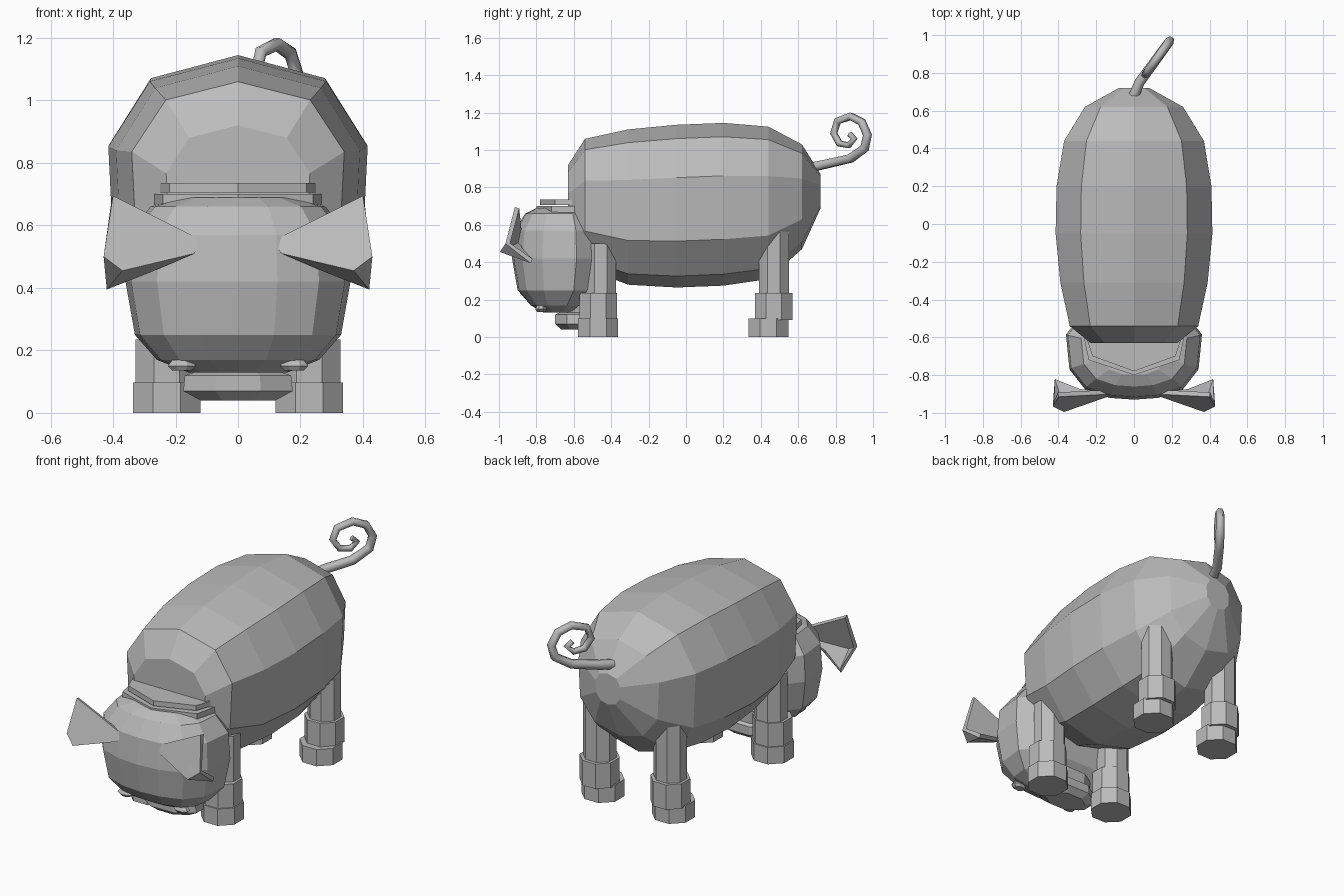
import bpy
from math import pi, cos, sin

cube = bpy.data.objects.get("Cube")
if cube:
    bpy.data.objects.remove(cube)

grey = bpy.data.materials.new("plain grey")
grey.use_nodes = True
grey.diffuse_color = (0.5, 0.5, 0.5, 1)
grey.node_tree.nodes["Principled BSDF"].inputs["Base Color"].default_value = (0.5, 0.5, 0.5, 1)


def add(name, verts, faces):
    mesh = bpy.data.meshes.new(name)
    mesh.from_pydata(verts, [], faces)
    mesh.materials.append(grey)
    obj = bpy.data.objects.new(name, mesh)
    bpy.context.collection.objects.link(obj)
    return obj


def loft(name, rings):
    """Skin closed rings of equal length and cap both ends."""
    n = len(rings[0])
    verts = [p for ring in rings for p in ring]
    faces = [list(range(n))[::-1], [len(verts) - n + i for i in range(n)]]
    for r in range(len(rings) - 1):
        a = r * n
        faces += [(a + i, a + (i + 1) % n, a + n + (i + 1) % n, a + n + i) for i in range(n)]
    obj = add(name, verts, faces)
    bpy.context.view_layer.objects.active = obj
    bpy.ops.object.select_all(action="DESELECT")
    obj.select_set(True)
    bpy.ops.object.mode_set(mode="EDIT")
    bpy.ops.mesh.select_all(action="SELECT")
    bpy.ops.mesh.normals_make_consistent(inside=False)
    bpy.ops.object.mode_set(mode="OBJECT")
    return obj


def whole(half):
    """Complete a half outline whose first and last points lie on x = 0."""
    return half + [(-x, v) for x, v in half[-2:0:-1]]


def octagon(x, y, z, rx, ry):
    k = 1 / cos(pi / 8)
    return [(x + rx * k * cos((i + .5) * pi / 4), y + ry * k * sin((i + .5) * pi / 4), z) for i in range(8)]


# Barrel body: y, bottom, top, half width
section = whole([(0, 1), (.68, .915), (1, .675), (.96, .285), (.6, .07), (0, 0)])
stations = [(-.63, .45, .92, .23), (-.54, .37, 1.06, .34), (-.31, .28, 1.11, .39),
            (-.05, .265, 1.135, .415), (.2, .275, 1.145, .41), (.44, .31, 1.125, .37),
            (.62, .47, 1.03, .26), (.72, .69, .87, .08)]
loft("body", [[(x * w, y, b + v * (t - b)) for x, v in section] for y, b, t, w in stations])

# Head hanging low: height, front, back, half width
outline = whole([(0, 0), (.35, .02), (.72, .12), (.95, .35), (1, .75), (.75, 1), (0, 1)])
levels = [(.13, -.76, -.62, .16), (.17, -.83, -.57, .26), (.25, -.9, -.5, .33),
          (.42, -.93, -.47, .36), (.57, -.915, -.48, .35), (.66, -.86, -.52, .28),
          (.69, -.8, -.55, .18)]
loft("head", [[(x * w, f + v * (b - f), z) for x, v in outline] for z, f, b, w in levels])

# Two chevron folds behind the brow
for name, low, high, grow in [("lower_fold", .665, .7, .02), ("upper_fold", .705, .735, 0)]:
    fold = whole([(0, -.78 - grow), (.22 + grow, -.7 - grow), (.26 + grow / 2, -.58), (0, -.58)])
    loft(name, [[(x, y, z) for x, y in fold] for z in (low, high)])

# Snout pointing down, ending in a bevelled disc
loft("snout", [octagon(0, -.59, z, rx, ry) for z, rx, ry in
               [(.2, .15, .09), (.13, .14, .09), (.12, .17, .11), (.07, .175, .11), (.04, .12, .075)]])

for side, s in [("left", 1), ("right", -1)]:
    # Folded ear with a ridge standing forward
    ear = add(side + "_ear",
              [(s * x, y, z) for x, y, z in
               [(.11, -.9, .55), (.14, -.915, .51), (.37, -.995, .455), (.43, -.965, .5),
                (.4, -.915, .695), (.28, -.88, .45), (.42, -.83, .395)]],
              [f[::s] for f in [(0, 1, 2, 3, 4), (1, 5, 6, 2), (2, 6, 3)]])
    shell = ear.modifiers.new("thickness", "SOLIDIFY")
    shell.thickness = .025

    # Small closed eye
    loft(side + "_eye", [octagon(s * .18, -.775, z, r, r * .7) for z, r in
                         [(.135, .03), (.15, .045), (.17, .03)]])

    # Legs with a stepped cuff and hoof
    for end, y, cuff_y, shaft_y, top in [("front", -.47, -.47, -.455, .5), ("rear", .44, .47, .47, .62)]:
        x = s * .228
        tag = side + "_" + end
        loft(tag + "_leg", [octagon(x, shaft_y, z, .085, .08) for z in (.18, top)])
        loft(tag + "_cuff", [octagon(x, cuff_y, z, .1, .1) for z in (.09, .235)])
        loft(tag + "_hoof", [octagon(x, y, z, .108, .107) for z in (0, .098)])

# Curled tail, swept out to the left
path = [(.68, .91), (.75, .925), (.88, .955), (.955, 1.01), (.97, 1.08), (.94, 1.15), (.88, 1.18),
        (.81, 1.155), (.79, 1.09), (.82, 1.035), (.87, 1.025), (.9, 1.06), (.875, 1.085)]
curve = bpy.data.curves.new("tail", "CURVE")
curve.dimensions = "3D"
curve.bevel_depth = .028
curve.bevel_resolution = 1
curve.use_fill_caps = True
spline = curve.splines.new("POLY")
spline.points.add(len(path) - 1)
for i, (point, (y, z)) in enumerate(zip(spline.points, path)):
    point.co = (max(0, (y - .71) * .73), y, z, 1)
    point.radius = 1 - .035 * i
curve.materials.append(grey)
tail = bpy.data.objects.new("tail", curve)
bpy.context.collection.objects.link(tail)
bpy.ops.object.select_all(action="DESELECT")
tail.select_set(True)
bpy.context.view_layer.objects.active = tail
bpy.ops.object.convert(target="MESH")
